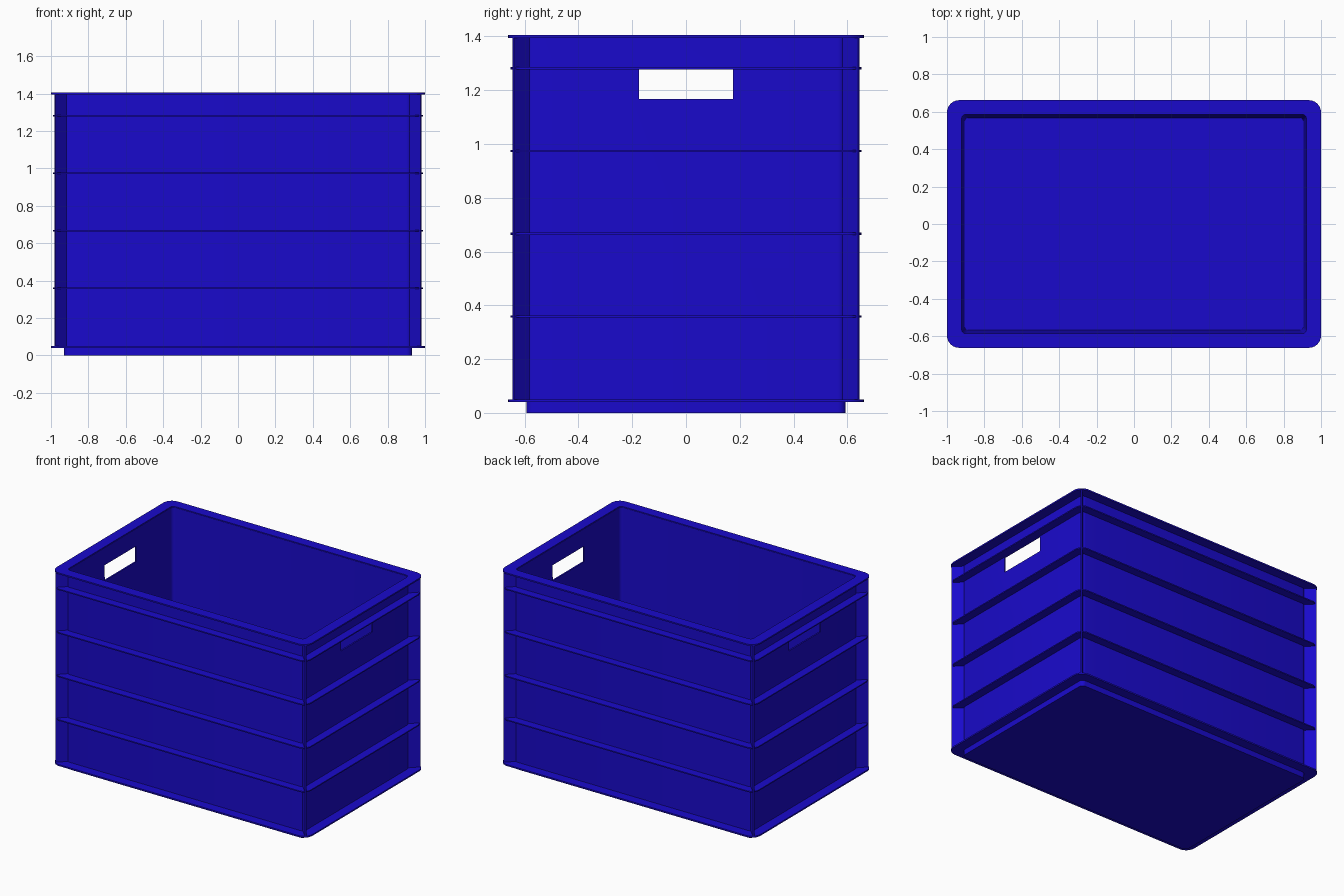
import bpy, bmesh, math
from mathutils import Matrix

if "Cube" in bpy.data.objects:
    bpy.data.objects.remove(bpy.data.objects["Cube"])

blue = bpy.data.materials.new("blue_plastic")
blue.diffuse_color = (0.01, 0.003, 0.6, 1)
blue.use_nodes = True
blue.node_tree.nodes["Principled BSDF"].inputs["Base Color"].default_value = blue.diffuse_color


def rounded_rect(hx, hy, r, z, seg=6):
    """Loop of points around a rounded rectangle."""
    pts = []
    for i, (sx, sy) in enumerate(((1, 1), (-1, 1), (-1, -1), (1, -1))):
        for k in range(seg + 1):
            a = math.pi / 2 * (i + k / seg)
            pts.append((sx * (hx - r) + r * math.cos(a),
                        sy * (hy - r) + r * math.sin(a), z))
    return pts


def finish(name, bm):
    bmesh.ops.recalc_face_normals(bm, faces=bm.faces)
    mesh = bpy.data.meshes.new(name)
    bm.to_mesh(mesh)
    bm.free()
    ob = bpy.data.objects.new(name, mesh)
    bpy.context.collection.objects.link(ob)
    mesh.materials.append(blue)
    return ob


def smooth(ob):
    bpy.ops.object.select_all(action='DESELECT')
    ob.select_set(True)
    bpy.context.view_layer.objects.active = ob
    bpy.ops.object.shade_smooth_by_angle(angle=math.radians(30))


def loft(name, loops, closed):
    """Skin successive loops; either join last to first or cap both ends."""
    bm = bmesh.new()
    rings = [[bm.verts.new(p) for p in lp] for lp in loops]
    n = len(rings[0])
    pairs = list(zip(rings, rings[1:]))
    if closed:
        pairs.append((rings[-1], rings[0]))
    else:
        bm.faces.new(rings[0])
        bm.faces.new(rings[-1])
    for a, b in pairs:
        for i in range(n):
            j = (i + 1) % n
            bm.faces.new((a[i], a[j], b[j], b[i]))
    return finish(name, bm)


def box(name, size, loc, angle=0):
    bm = bmesh.new()
    bmesh.ops.create_cube(bm, size=1, matrix=Matrix.Translation(loc)
                          @ Matrix.Rotation(angle, 4, 'Z')
                          @ Matrix.Diagonal((*size, 1)))
    return finish(name, bm)


def band(name, hx, hy, r, z0, z1):
    """Flat collar around the walls."""
    ix, iy, ir = 0.925, 0.589, 0.025
    smooth(loft(name, [rounded_rect(hx, hy, r, z0), rounded_rect(hx, hy, r, z1),
                       rounded_rect(ix, iy, ir, z1), rounded_rect(ix, iy, ir, z0)], True))


# Open tub: foot, walls with slightly drafted inside, floor
tub = loft("tub", [rounded_rect(0.93, 0.594, 0.03, 0),
                   rounded_rect(0.93, 0.594, 0.03, 1.4),
                   rounded_rect(0.922, 0.586, 0.025, 1.4),
                   rounded_rect(0.906, 0.568, 0.02, 0.012)], False)

# Hand holes through both end walls
cutter = box("handle_cutter", (3, 0.35, 0.11), (0, 0, 1.223))
cutter.hide_render = True
mod = tub.modifiers.new("handles", 'BOOLEAN')
mod.operation, mod.solver, mod.object = 'DIFFERENCE', 'EXACT', cutter
bpy.context.view_layer.objects.active = tub
bpy.ops.object.modifier_apply(modifier=mod.name)
bpy.data.objects.remove(cutter)
smooth(tub)

# Top rim, bottom flange and four ribs
band("top_rim", 1.0, 0.662, 0.065, 1.395, 1.405)
band("bottom_flange", 1.0, 0.662, 0.065, 0.04, 0.05)
for i in range(4):
    z = 0.358 + i * 0.308
    band(f"rib_{i + 1}", 0.988, 0.652, 0.055, z - 0.004, z + 0.004)

# Diagonal fins at the corners
for sx in (-1, 1):
    for sy in (-1, 1):
        box("corner_fin", (0.085, 0.009, 1.353), (sx * 0.948, sy * 0.612, 0.7225),
            math.atan2(sy, sx))
